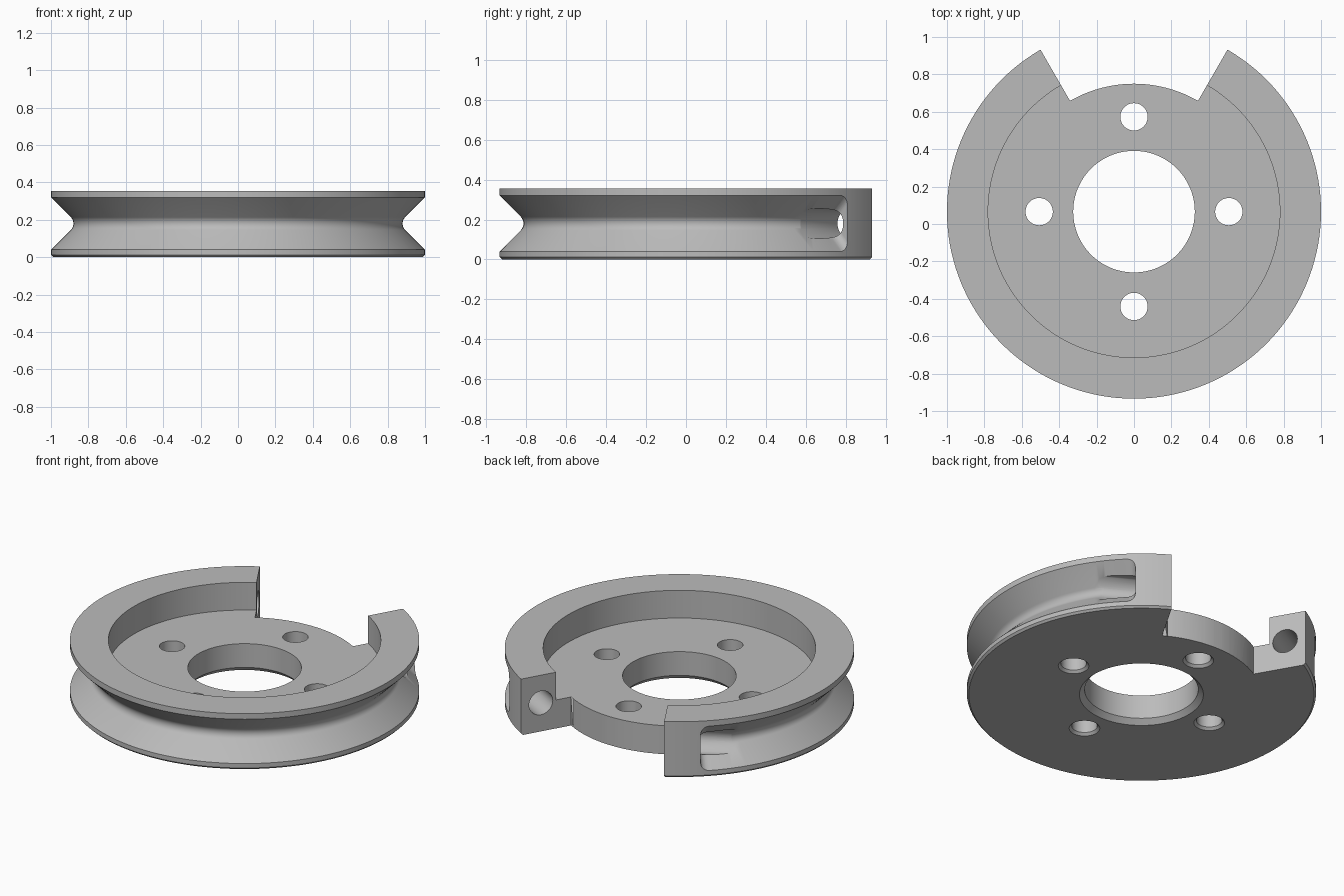
import bpy, bmesh, math
from mathutils import Matrix, Vector

if "Cube" in bpy.data.objects:
    bpy.data.objects.remove(bpy.data.objects["Cube"])

CY = 0.066          # y of the wheel axis
MID = 0.18          # height of the groove centre
H = 0.355           # wheel height

steel = bpy.data.materials.new("grey_metal")
steel.diffuse_color = (0.5, 0.5, 0.5, 1)
steel.use_nodes = True
steel.node_tree.nodes["Principled BSDF"].inputs["Base Color"].default_value = steel.diffuse_color


def loft(name, rings, closed=False):
    """Join equal point rings with quads; cap the ends unless closed."""
    bm = bmesh.new()
    vs = [[bm.verts.new(p) for p in ring] for ring in rings]
    n = len(vs[0])
    for i in range(len(vs) if closed else len(vs) - 1):
        a, b = vs[i], vs[(i + 1) % len(vs)]
        for j in range(n):
            k = (j + 1) % n
            bm.faces.new((a[j], a[k], b[k], b[j]))
    if not closed:
        bm.faces.new(vs[0])
        bm.faces.new(vs[-1])
    bmesh.ops.recalc_face_normals(bm, faces=bm.faces)
    me = bpy.data.meshes.new(name)
    bm.to_mesh(me)
    bm.free()
    me.materials.append(steel)
    ob = bpy.data.objects.new(name, me)
    bpy.context.collection.objects.link(ob)
    return ob


def section(profile, deg):
    """Place an (r, z) profile at an angle around the wheel axis."""
    c, s = math.cos(math.radians(deg)), math.sin(math.radians(deg))
    return [(r * c, CY + r * s, z) for r, z in profile]


def stack(name, levels, matrix, seg=48):
    """Round cutter from (radius, height) levels."""
    return loft(name, [[matrix @ Vector((r * math.cos(2 * math.pi * i / seg),
                                         r * math.sin(2 * math.pi * i / seg), z))
                        for i in range(seg)] for r, z in levels])


def groove_profile(d):
    """V groove with a rounded root, shrunk inwards by d."""
    h = 0.14 - d
    rad = 0.048
    cx = 1 - h + rad * math.sqrt(2)
    arc = [(cx - rad * math.cos(math.radians(a)), MID + rad * math.sin(math.radians(a)))
           for a in [45 - 9 * i for i in range(11)]]
    return [(1.1, MID + h), (1.0, MID + h)] + arc + [(1.0, MID - h), (1.1, MID - h)]


# Wheel body: bore, pocket and flanged rim
body = [(0.355, 0), (0.988, 0), (1, 0.012), (1, H), (0.78, H), (0.78, 0.18),
        (0.325, 0.18), (0.325, 0.03)]
wheel = loft("pulley_wheel", [section(body, i * 2.5) for i in range(144)], True)

cutters = []

# Rope groove with rounded ends that stop short of the notch
END, RC = 48.0, 0.05
ends = []
for i in range(9):
    t = math.radians(90 * i / 8)
    ends.append((math.degrees(RC * (1 - math.cos(t))), RC * (1 - math.sin(t))))
stations = [(END - u, d) for u, d in ends]
stations += [(45 - 2.5 * i, 0) for i in range(1, 108)]
stations += [(END - 276 + u, d) for u, d in reversed(ends)]
cutters.append(loft("groove_cutter", [section(groove_profile(d), a) for a, d in stations]))

# Wedge notch at the back
notch = [(0.684, -0.1), (1.3, -0.1), (1.3, 0.5), (0.684, 0.5)]
cutters.append(loft("notch_cutter", [section(notch, 60 + 2.5 * i) for i in range(25)]))

# Four bolt holes, chamfered underneath
for i in range(4):
    a = i * math.pi / 2
    m = Matrix.Translation((0.507 * math.cos(a), CY + 0.507 * math.sin(a), 0))
    cutters.append(stack("bolt_hole_cutter",
                         [(0.098, -0.01), (0.073, 0.015), (0.073, 0.3)], m))

# Rope holes drilled from the notch faces into the groove
for side in (1, -1):
    a = math.radians(60)
    start = Vector((side * 0.875 * math.cos(a), CY + 0.875 * math.sin(a), MID))
    axis = Vector((side * math.sin(a), -math.cos(a), 0))
    m = Matrix.Translation(start) @ axis.to_track_quat('Z', 'Y').to_matrix().to_4x4()
    cutters.append(stack("rope_hole_cutter", [(0.075, -0.1), (0.075, 0.46)], m))

# Cut everything, then bake the result
for c in cutters:
    mod = wheel.modifiers.new(c.name, 'BOOLEAN')
    mod.operation = 'DIFFERENCE'
    mod.solver = 'EXACT'
    mod.object = c
    c.hide_render = True
bpy.context.view_layer.update()
deps = bpy.context.evaluated_depsgraph_get()
baked = bpy.data.meshes.new_from_object(wheel.evaluated_get(deps))
wheel.modifiers.clear()
wheel.data = baked
for c in cutters:
    bpy.data.objects.remove(c)

bpy.ops.object.select_all(action='DESELECT')
wheel.select_set(True)
bpy.context.view_layer.objects.active = wheel
bpy.ops.object.shade_smooth_by_angle(angle=math.radians(30))
